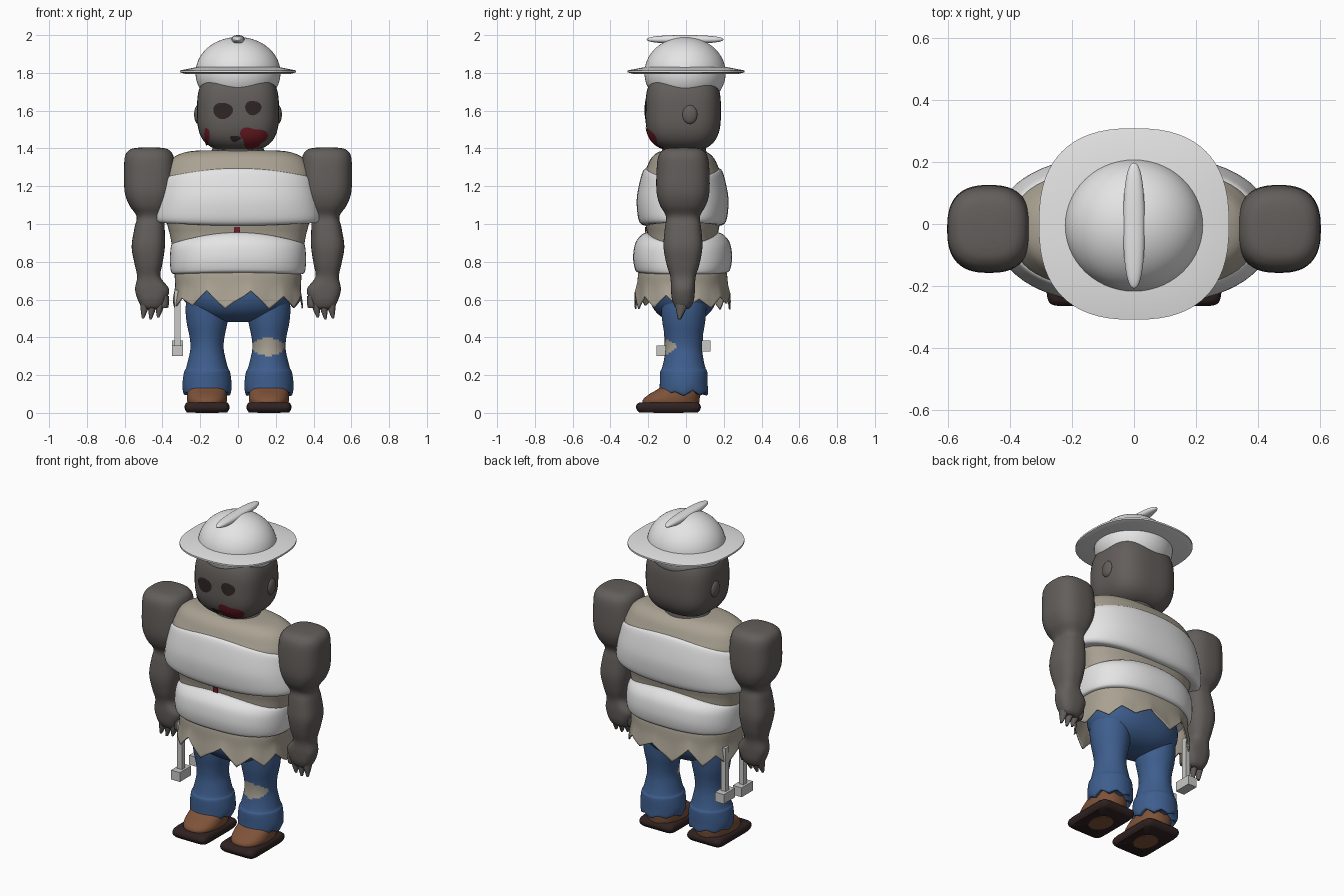
import bpy, bmesh, math, random
from mathutils import Vector

if "Cube" in bpy.data.objects:
    bpy.data.objects.remove(bpy.data.objects["Cube"])
random.seed(4)


def material(name, *rgb):
    m = bpy.data.materials.new(name)
    m.use_nodes = True
    m.diffuse_color = (*rgb, 1)
    m.node_tree.nodes["Principled BSDF"].inputs["Base Color"].default_value = (*rgb, 1)
    return m


SKIN = material("grey skin", .125, .112, .105)
WHITE = material("off white", .78, .78, .78)
SHIRT = material("beige cloth", .40, .36, .29)
DENIM = material("blue denim", .048, .112, .27)
LEATHER = material("brown leather", .21, .085, .04)
SOLE = material("dark sole", .028, .016, .015)
BLOOD = material("dark red", .15, .011, .018)
EYE = material("dark socket", .028, .019, .018)
STEEL = material("light steel", .58, .58, .57)


def finish(name, bm, *mats, angle=50):
    bmesh.ops.recalc_face_normals(bm, faces=bm.faces)
    mesh = bpy.data.meshes.new(name)
    bm.to_mesh(mesh)
    bm.free()
    for m in mats:
        mesh.materials.append(m)
    ob = bpy.data.objects.new(name, mesh)
    bpy.context.collection.objects.link(ob)
    bpy.ops.object.select_all(action='DESELECT')
    ob.select_set(True)
    bpy.context.view_layer.objects.active = ob
    bpy.ops.object.shade_smooth_by_angle(angle=math.radians(angle))
    return ob


def refine(rings, steps):
    """Catmull-Rom curve through the section list."""
    pts = [Vector(r) for r in rings]
    out = []
    for i in range(len(pts) - 1):
        a, b, c, d = pts[max(i - 1, 0)], pts[i], pts[i + 1], pts[min(i + 2, len(pts) - 1)]
        for k in range(steps):
            t = k / steps
            out.append(b + (c - a) * t / 2 + (a * 2 - b * 5 + c * 4 - d) * t * t / 2
                       + (b * 3 - a - c * 3 + d) * t ** 3 / 2)
    return out + [pts[-1]]


def power(v, p):
    return math.copysign(abs(v) ** p, v)


def loft(name, rings, *mats, e=2.0, steps=5, n=64, warp=None, cap=True, rule=None, angle=50):
    """Stack super-elliptic sections (z, centre x, centre y, radius x, radius y)."""
    bm = bmesh.new()
    rows, secs = [], refine(rings, steps)
    for i, (z, cx, cy, rx, ry) in enumerate(secs):
        row = []
        for k in range(n):
            a = math.tau * k / n
            c, s = power(math.cos(a), 2 / e), power(math.sin(a), 2 / e)
            dz = warp(a, c, i / (len(secs) - 1)) if warp else 0
            row.append(bm.verts.new((cx + rx * c, cy + ry * s, z + dz)))
        rows.append(row)
    for r, q in zip(rows, rows[1:]):
        for k in range(n):
            bm.faces.new((r[k], r[k - 1], q[k - 1], q[k]))
    if cap:
        for row in (rows[0], rows[-1]):
            mid = bm.verts.new(sum((v.co for v in row), Vector()) / n)
            for k in range(n):
                bm.faces.new((row[k], row[k - 1], mid))
    if rule:
        for f in bm.faces:
            f.material_index = int(rule(f.calc_center_median()))
    return finish(name, bm, *mats, angle=angle)


def rounded(name, centre, radii, mat, e=2.0):
    """Super-ellipsoid, from ball (2) towards box."""
    bm = bmesh.new()
    bmesh.ops.create_uvsphere(bm, u_segments=56, v_segments=36, radius=1)
    for v in bm.verts:
        p = v.co / sum(abs(q) ** e for q in v.co) ** (1 / e)
        v.co = Vector(centre) + Vector(p[i] * radii[i] for i in range(3))
    return finish(name, bm, mat)


def box(name, lo, hi, mat):
    bm = bmesh.new()
    bmesh.ops.create_cube(bm, size=1)
    for v in bm.verts:
        v.co = [lo[i] + (hi[i] - lo[i]) * (v.co[i] + .5) for i in range(3)]
    return finish(name, bm, mat, angle=20)


def ragged(teeth, depth):
    drop = [random.uniform(.3, 1) * (1 if k % 2 else -1) for k in range(teeth * 2)]

    def height(a):
        f = a / math.tau * teeth * 2
        k = int(f) % len(drop)
        return depth * (drop[k] + (drop[(k + 1) % len(drop)] - drop[k]) * (f - int(f)))
    return height


# Head, ears and neck
HC, HR, HE = (0, -.015, 1.6), (.217, .2, .215), 3.0
rounded("head", HC, HR, SKIN, HE)
loft("neck", [(1.43, 0, -.01, .12, .11), (1.37, 0, -.01, .15, .12)], SKIN)
for side in (-1, 1):
    rounded("ear", (side * .212, .02, 1.58), (.02, .04, .05), SKIN)


def face_plate(name, x, z, rx, rz, mat, wobble=0.0):
    """Thin patch following the front of the head."""
    bm = bmesh.new()
    rows, n = [], 32

    def point(px, pz):
        rest = 1 - abs(px / HR[0]) ** HE - abs((pz - HC[2]) / HR[2]) ** HE
        return bm.verts.new((px, HC[1] - HR[1] * max(rest, .01) ** (1 / HE) - .004, pz))
    for j in range(1, 6):
        row = []
        for k in range(n):
            a = math.tau * k / n
            r = j / 5 * (1 + wobble * math.sin(3 * a + .6))
            row.append(point(x + rx * r * math.cos(a), z + rz * r * math.sin(a)))
        rows.append(row)
    mid = point(x, z)
    for k in range(n):
        bm.faces.new((mid, rows[0][k - 1], rows[0][k]))
        for r, q in zip(rows, rows[1:]):
            bm.faces.new((r[k], r[k - 1], q[k - 1], q[k]))
    finish(name, bm, mat)


face_plate("right_eye", -.08, 1.6, .052, .043, EYE, .04)
face_plate("left_eye", .08, 1.615, .043, .038, EYE, .05)
face_plate("mouth", -.015, 1.452, .028, .016, EYE, .15)
face_plate("chin_stain", .08, 1.455, .068, .058, BLOOD, .2)
face_plate("cheek_stain", -.165, 1.465, .014, .045, BLOOD, .1)

# Helmet
loft("hat_brim", [(1.795, 0, 0, .28, .28), (1.803, 0, 0, .307, .309), (1.813, 0, 0, .307, .309),
                  (1.83, 0, 0, .22, .22)], WHITE, e=2.5, steps=1)
rounded("hat_dome", (0, -.005, 1.8), (.225, .215, .19), WHITE)
rounded("hat_crest", (0, -.005, 1.977), (.035, .203, .023), WHITE, 2.3)

# Torso with two swollen bandages


def body(rows):
    return [(z, 0, -.018, rx, ry) for z, rx, ry in rows]


loft("torso", body([(1.39, .2, .09), (1.38, .28, .13), (1.35, .345, .165), (1.3, .38, .19),
                    (1.24, .398, .212), (1.12, .4, .215), (1.0, .375, .197), (.94, .36, .187),
                    (.86, .345, .19), (.74, .32, .22)]), SHIRT, e=2.4)
loft("chest_bandage", body([(1.297, .37, .18), (1.285, .405, .207), (1.22, .42, .228),
                            (1.13, .435, .243), (1.04, .445, .237), (1.0, .43, .22),
                            (.99, .39, .19)]), WHITE, e=2.4,
     warp=lambda a, c, t: c * c * (.075 * t - .055))
loft("belly_bandage", body([(.957, .33, .18), (.945, .35, .215), (.9, .358, .25), (.83, .36, .262),
                            (.77, .355, .255), (.745, .34, .24), (.735, .3, .2)]), WHITE, e=2.4,
     warp=lambda a, c, t: -.06 * c * c * (1 - t))
box("belly_stain", (-.02, -.216, .955), (.01, -.208, .985), BLOOD)

# Torn shirt hem
hem = ragged(11, .055)
skirt = loft("shirt_hem", body([(.76, .32, .225), (.735, .335, .235), (.67, .333, .242),
                                (.6, .345, .255)]), SHIRT, e=2.4, n=132, cap=False,
             warp=lambda a, c, t: t * t * (hem(a) - .02 * abs(c) ** 3))
skirt.modifiers.new("thickness", 'SOLIDIFY').thickness = .008

# Trousers
rounded("hips", (0, -.015, .645), (.285, .18, .165), DENIM, 2.3)
for side in (-1, 1):
    x = side * .164
    cuff = ragged(8, .022)
    leg = [(.66, .1, .12), (.56, .113, .12), (.48, .108, .113), (.4, .092, .1), (.34, .088, .097),
           (.28, .1, .105), (.235, .112, .116), (.215, .122, .125), (.15, .13, .127),
           (.105, .121, .126), (.115, .09, .095)]
    loft("trouser_leg", [(z, x, -.012, rx, ry) for z, rx, ry in leg], DENIM, SHIRT, steps=6, n=80,
         warp=lambda a, c, t: cuff(a) * max(0, t - .75) * 4,
         rule=lambda p: p.y < -.03 and ((p.x - .16) / .085) ** 2 + ((p.z - .35) / .047) ** 2 < 1)

    # Shoes
    shoe = [(.04, -.08, .1, .148), (.07, -.078, .106, .15), (.1, -.06, .105, .133),
            (.125, -.045, .1, .105), (.16, -.02, .085, .08)]
    loft("shoe_upper", [(z, x, cy, rx, ry) for z, cy, rx, ry in shoe], LEATHER, e=2.3)
    loft("shoe_sole", [(z, x, -.093, .119 * k, .172 * k) for z, k in
                       ((.003, .9), (.015, .97), (.03, 1), (.045, .97), (.055, .9))],
         SOLE, e=9, steps=2, n=72)
    loft("sole_patch", [(.006, x, -.093, .062, .08), (0, x, -.093, .062, .08)], LEATHER, steps=1)

    # Arms and hands
    arm = [(1.405, .47, .05, .06), (1.395, .47, .1, .1), (1.36, .47, .128, .13), (1.28, .468, .135, .14),
           (1.17, .468, .132, .14), (1.1, .468, .108, .122), (1.04, .462, .075, .09),
           (.98, .468, .08, .096), (.88, .475, .088, .103), (.79, .474, .074, .088),
           (.72, .472, .062, .067), (.655, .455, .09, .064), (.6, .455, .076, .058),
           (.565, .455, .058, .045), (.55, .455, .04, .03)]
    loft("arm", [(z, side * cx, -.016, rx, ry) for z, cx, rx, ry in arm], SKIN, e=2.6)
    for fx, tip in ((.415, .505), (.455, .495), (.495, .5), (.39, .56)):
        loft("finger", [(.62, side * fx, -.018, .024, .04), (.56, side * fx, -.025, .022, .03),
                        (tip, side * (fx + .008), -.035, .006, .008)], SKIN, n=16, steps=3)

# Two tools hanging from the right hip
for y, z in ((-.1, .3), (.075, .325)):
    box("tool_head", (-.35, y - .055, z), (-.29, y + .055, z + .058), STEEL)
    box("tool_handle", (-.336, y - .016, z + .05), (-.304, y + .016, .65), STEEL)
